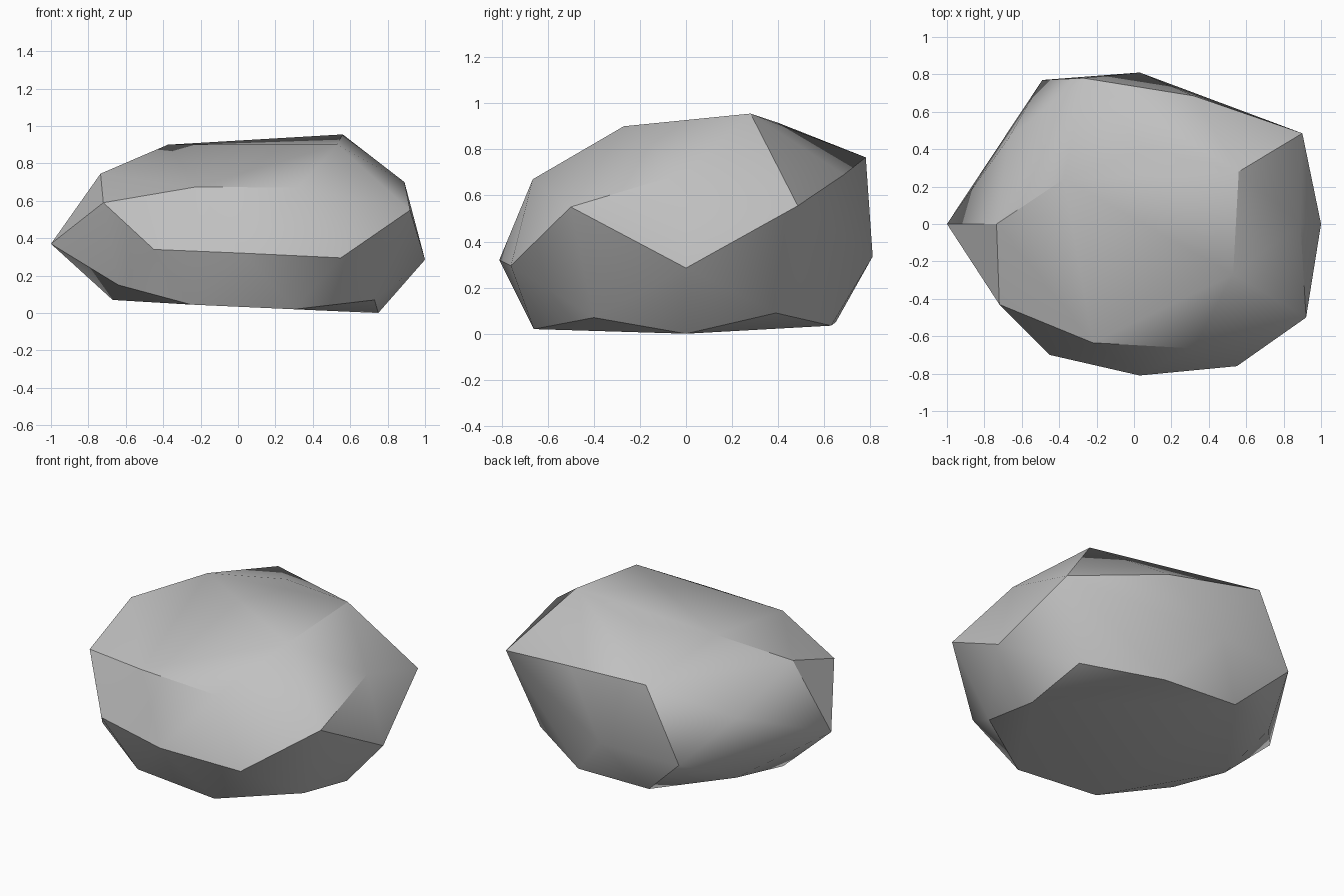
import bpy
import bmesh
import math

# Remove the default cube if present
default_cube = bpy.data.objects.get("Cube")
if default_cube:
    bpy.data.objects.remove(default_cube, do_unlink=True)


def make_material(name, colour):
    material = bpy.data.materials.new(name)
    material.use_nodes = True
    material.diffuse_color = colour
    shader = material.node_tree.nodes["Principled BSDF"]
    shader.inputs["Base Color"].default_value = colour
    shader.inputs["Roughness"].default_value = 1
    return material


# Corners of the chipped boulder, grouped by level
crown = [(.56, .28, .955), (.53, -.27, .9), (.05, .4, .915), (-.375, .24, .9)]
shoulder = [(-.735, 0, .745), (-.72, -.43, .59), (-.22, -.635, .675),
            (.32, -.665, .67), (.92, -.5, .55), (.89, 0, .7),
            (.9, .485, .555), (.32, .685, .69), (-.27, .78, .765),
            (-.67, .46, .545)]
girth = [(-1, 0, .37), (-.45, -.7, .34), (.03, -.81, .32), (.55, -.76, .295),
         (1, 0, .285), (.03, .81, .335), (-.49, .77, .32)]
skirt = [(-.64, -.42, .15), (-.64, .42, .15), (.73, -.4, .07), (.73, .39, .09)]
base = [(.75, 0, 0), (.3, -.66, .02), (-.25, -.63, .045), (-.67, 0, .07),
        (-.2, .65, .05), (.3, .63, .035)]


def make_boulder(name, levels, material):
    """Wrap a tight skin of planar chips around the corner points."""
    bm = bmesh.new()
    for level in levels:
        for corner in level:
            bm.verts.new(corner)
    hull = bmesh.ops.convex_hull(bm, input=bm.verts[:])
    loose = {item for item in hull["geom_interior"] + hull["geom_unused"]
             if isinstance(item, bmesh.types.BMVert)}
    bmesh.ops.delete(bm, geom=list(loose), context="VERTS")
    bmesh.ops.recalc_face_normals(bm, faces=bm.faces[:])
    mesh = bpy.data.meshes.new(name)
    bm.to_mesh(mesh)
    bm.free()
    mesh.materials.append(material)
    boulder = bpy.data.objects.new(name, mesh)
    bpy.context.collection.objects.link(boulder)
    return boulder


# Boulder with soft facets and crisp broken ridges
stone_grey = make_material("stone_grey", (.53, .53, .53, 1))
boulder = make_boulder("boulder", [crown, shoulder, girth, skirt, base], stone_grey)
bpy.ops.object.select_all(action="DESELECT")
boulder.select_set(True)
bpy.context.view_layer.objects.active = boulder
bpy.ops.object.shade_smooth_by_angle(angle=math.radians(32))
